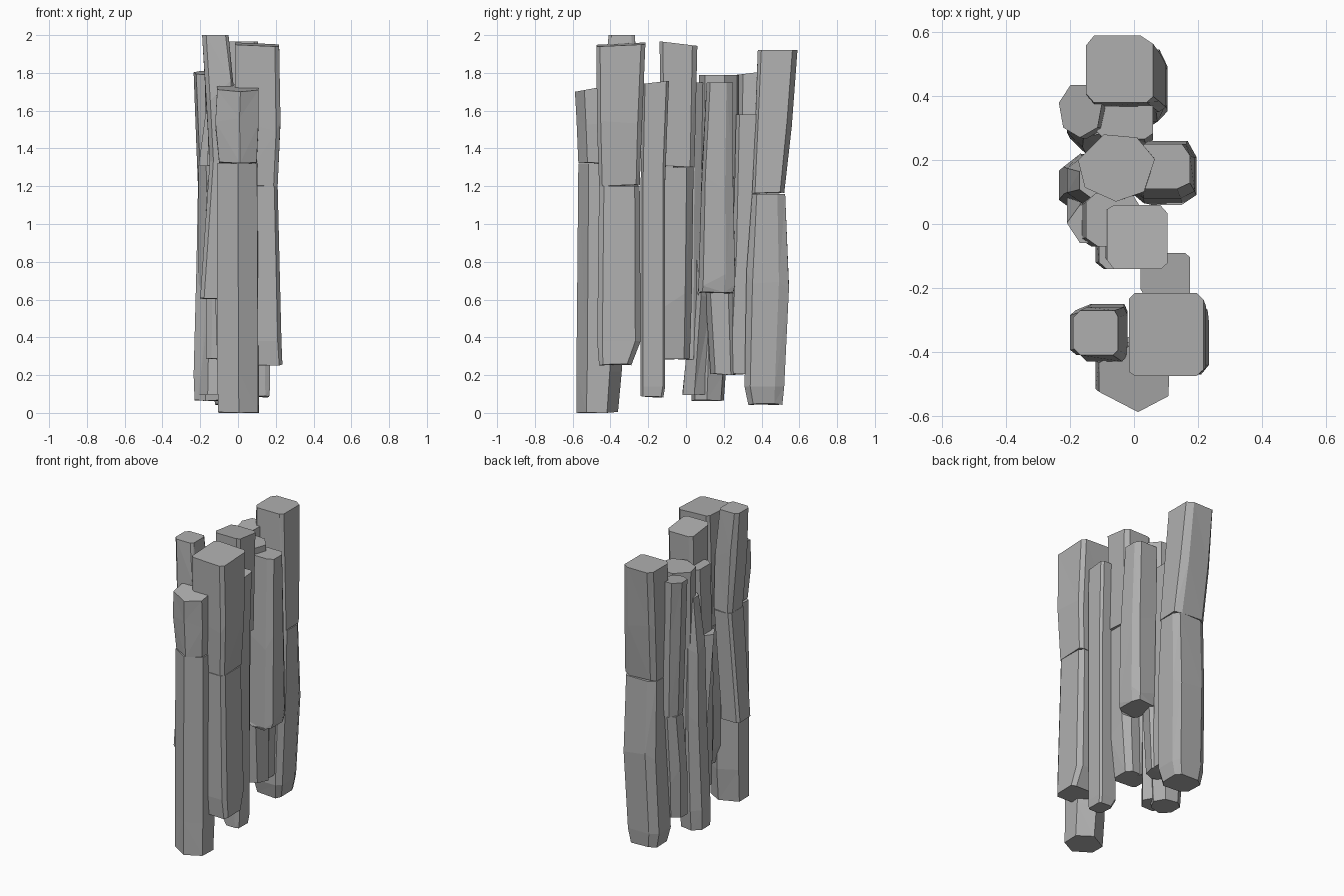
import bpy, bmesh, math, random

if "Cube" in bpy.data.objects:
    bpy.data.objects.remove(bpy.data.objects["Cube"])

random.seed(7)
stone = bpy.data.materials.new("basalt grey")
stone.diffuse_color = (0.43, 0.43, 0.43, 1)
stone.use_nodes = True
stone.node_tree.nodes["Principled BSDF"].inputs["Base Color"].default_value = stone.diffuse_color


def round_ring(n, turn):
    """Irregular polygon scaled to fill the square -1..1."""
    pts = []
    for i in range(n):
        a = math.radians(turn) + 2 * math.pi * (i + random.uniform(-.1, .1)) / n
        pts.append((math.cos(a), math.sin(a)))
    xs, ys = zip(*pts)
    lx, hx, ly, hy = min(xs), max(xs), min(ys), max(ys)
    return [(2 * (x - lx) / (hx - lx) - 1, 2 * (y - ly) / (hy - ly) - 1) for x, y in pts]


def box_ring(cut):
    """Square -1..1 with irregular chamfered corners."""
    pts = []
    for sx, sy in ((1, 1), (-1, 1), (-1, -1), (1, -1)):
        a = (sx, sy * (1 - cut * random.uniform(.6, 1.4)))
        b = (sx * (1 - cut * random.uniform(.6, 1.4)), sy)
        pts += [a, b] if sx * sy > 0 else [b, a]
    return pts


def column(name, shape, sections, tilt=(0, 0)):
    """Lofted stone column; shape is a chamfer or (sides, turn).
    Sections are (z, x0, x1, y0, y1); tilt slopes the top."""
    ring = round_ring(*shape) if isinstance(shape, tuple) else box_ring(shape)
    n = len(ring)
    bm = bmesh.new()
    loops = []
    for k, (z, x0, x1, y0, y1) in enumerate(sections):
        last = k == len(sections) - 1
        cx, cy, rx, ry = (x0 + x1) / 2, (y0 + y1) / 2, (x1 - x0) / 2, (y1 - y0) / 2
        loop = []
        for u, v in ring:
            dz = tilt[0] * u + tilt[1] * v if last else random.uniform(0, .01)
            if 0 < k and not last:
                dz = random.uniform(-.06, .06) if z > .4 else 0
            loop.append(bm.verts.new((cx + rx * u, cy + ry * v, z + dz)))
        loops.append(loop)
    for a, b in zip(loops, loops[1:]):
        for i in range(n):
            j = (i + 1) % n
            bm.faces.new((a[i], a[j], b[j], b[i]))
    bm.faces.new(loops[0][::-1])
    bm.faces.new(loops[-1])
    bmesh.ops.triangulate(bm, faces=[f for f in bm.faces if len(f.verts) == 4])
    bmesh.ops.recalc_face_normals(bm, faces=bm.faces)
    mesh = bpy.data.meshes.new(name)
    bm.to_mesh(mesh)
    bm.free()
    mesh.materials.append(stone)
    bpy.context.collection.objects.link(bpy.data.objects.new(name, mesh))


# Front group
column("front_column_lower", (6, 30), [
    (0, -.105, .11, -.58, -.36), (.22, -.11, .11, -.58, -.34),
    (1.32, -.11, .105, -.57, -.34)])
column("front_column_upper", (6, 30), [
    (1.32, -.10, .10, -.57, -.36), (1.55, -.12, .11, -.58, -.36),
    (1.72, -.11, .11, -.588, -.37)], (0, .02))
column("front_right_column_lower", .2, [
    (.25, .03, .235, -.46, -.29), (.38, -.01, .23, -.47, -.24),
    (1.2, -.01, .21, -.46, -.245)])
column("front_right_column_upper", .14, [
    (1.2, -.01, .21, -.46, -.245), (1.5, -.015, .225, -.47, -.235),
    (1.95, -.015, .218, -.475, -.215)], (-.005, .006))
column("front_left_column_lower", .3, [
    (.6, -.20, -.06, -.41, -.27), (1.33, -.15, -.02, -.41, -.25)])
column("front_left_column_upper", .25, [
    (1.33, -.15, -.02, -.41, -.25), (1.7, -.17, -.02, -.43, -.26),
    (2.0, -.19, -.05, -.41, -.27)])

# Middle group
column("mid_front_column", .3, [
    (.08, .07, .165, -.24, -.12), (.14, .04, .17, -.24, -.11),
    (1.2, .03, .17, -.24, -.11), (1.75, .02, .175, -.23, -.09)], (0, .008))
column("mid_column_lower", .3, [
    (.28, -.11, .06, -.13, .02), (.6, -.12, .09, -.14, .03),
    (1.3, -.11, .09, -.14, .04)])
column("mid_column_upper", .2, [
    (1.3, -.09, .10, -.13, .045), (1.955, -.085, .105, -.14, .06)], (0, -.012))
column("mid_left_column", .4, [
    (.28, -.17, -.03, -.05, .07), (1.0, -.17, .0, -.07, .08),
    (1.75, -.15, .02, -.07, .095)])
column("mid_leaning_column", (6, 0), [
    (.09, -.21, -.03, -.02, .12), (.6, -.21, .0, .03, .14),
    (1.31, -.21, -.06, -.06, .06)])

# Back middle group
column("right_hanging_column", .4, [
    (.63, .03, .185, .06, .25), (.68, .0, .195, .065, .26),
    (1.2, .0, .19, .08, .25), (1.75, .0, .175, .11, .25)])
column("broad_centre_column", (7, 10), [
    (.2, -.12, .06, .13, .30), (.7, -.15, .07, .10, .29),
    (1.3, -.17, .07, .07, .28), (1.79, -.175, .065, .07, .28)])
column("left_column", (7, 0), [
    (.06, -.23, -.06, .03, .20), (.2, -.235, -.05, .03, .21),
    (.8, -.22, -.05, .05, .22), (1.3, -.21, -.05, .06, .21),
    (1.6, -.17, -.06, .08, .19)])

# Rear group
column("rear_left_column_lower", (7, 0), [
    (.2, -.20, -.06, .22, .37), (.5, -.21, -.07, .24, .39),
    (.9, -.20, -.08, .27, .42)])
column("rear_left_column_upper", (7, 10), [
    (.9, -.20, -.08, .27, .42), (1.4, -.22, -.08, .265, .43),
    (1.80, -.235, -.10, .27, .435)], (0, .01))
column("rear_short_column", .3, [
    (.2, -.10, .05, .22, .33), (.8, -.10, .06, .25, .38),
    (1.58, -.12, .06, .265, .40)])
column("rear_column_lower", .35, [
    (.04, -.12, .07, .33, .51), (.14, -.14, .09, .31, .52),
    (.7, -.13, .105, .32, .545), (1.16, -.13, .10, .35, .525)])
column("rear_column_upper", .28, [
    (1.16, -.13, .10, .35, .52), (1.5, -.145, .08, .365, .56),
    (1.92, -.15, .06, .38, .59)])
